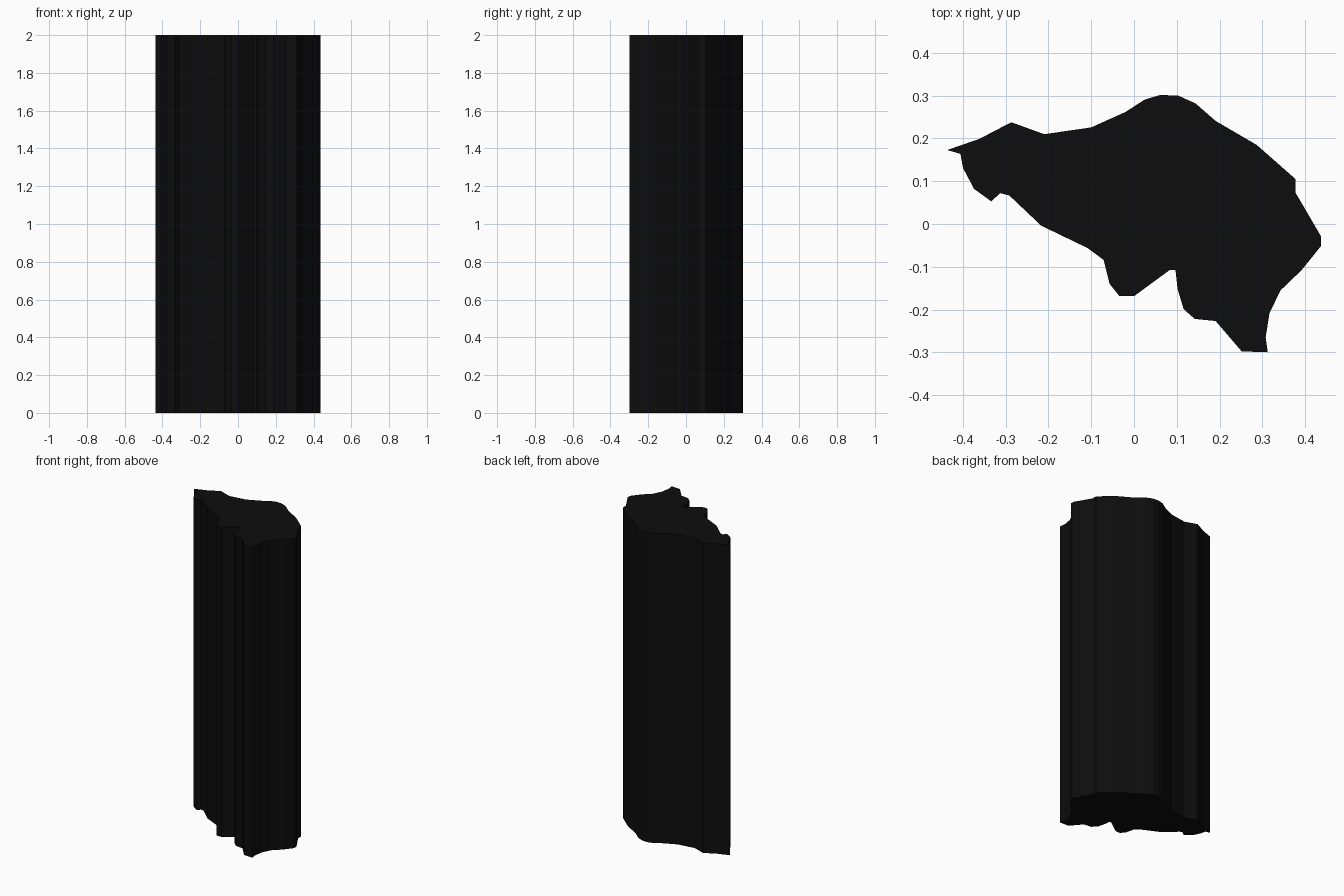
import bpy, bmesh

HEIGHT = 2.0

# Plan outline of the slab, read clockwise from the left tip
OUTLINE = [
    (-0.437, 0.173), (-0.362, 0.199), (-0.287, 0.238), (-0.21, 0.21),
    (-0.10, 0.226), (-0.02, 0.262), (0.025, 0.291), (0.062, 0.302),
    (0.104, 0.30), (0.144, 0.282), (0.191, 0.241), (0.287, 0.185),
    (0.378, 0.105), (0.378, 0.073), (0.437, -0.028), (0.437, -0.052),
    (0.392, -0.108), (0.343, -0.155), (0.317, -0.208), (0.308, -0.265),
    (0.313, -0.30), (0.252, -0.298), (0.191, -0.227), (0.142, -0.222),
    (0.116, -0.199), (0.102, -0.152), (0.097, -0.108), (0.083, -0.108),
    (0.0, -0.169), (-0.034, -0.169), (-0.057, -0.14), (-0.071, -0.084),
    (-0.109, -0.056), (-0.217, -0.004), (-0.292, 0.067), (-0.313, 0.072),
    (-0.334, 0.053), (-0.374, 0.082), (-0.40, 0.131), (-0.406, 0.164),
]


def extruded_prism(name, outline, height):
    bm = bmesh.new()
    base = bm.faces.new([bm.verts.new((x, y, 0)) for x, y in outline])
    # Keep the base and raise a copy of it to form walls and top
    top = bmesh.ops.extrude_face_region(bm, geom=[base], use_keep_orig=True)
    verts = [g for g in top["geom"] if isinstance(g, bmesh.types.BMVert)]
    bmesh.ops.translate(bm, verts=verts, vec=(0, 0, height))
    bmesh.ops.recalc_face_normals(bm, faces=bm.faces)
    mesh = bpy.data.meshes.new(name)
    bm.to_mesh(mesh)
    bm.free()
    obj = bpy.data.objects.new(name, mesh)
    bpy.context.collection.objects.link(obj)
    return obj


# Near-black irregular column
column = extruded_prism("irregular_column", OUTLINE, HEIGHT)
black = bpy.data.materials.new("near_black")
black.diffuse_color = (0.004, 0.004, 0.004, 1)
column.data.materials.append(black)
